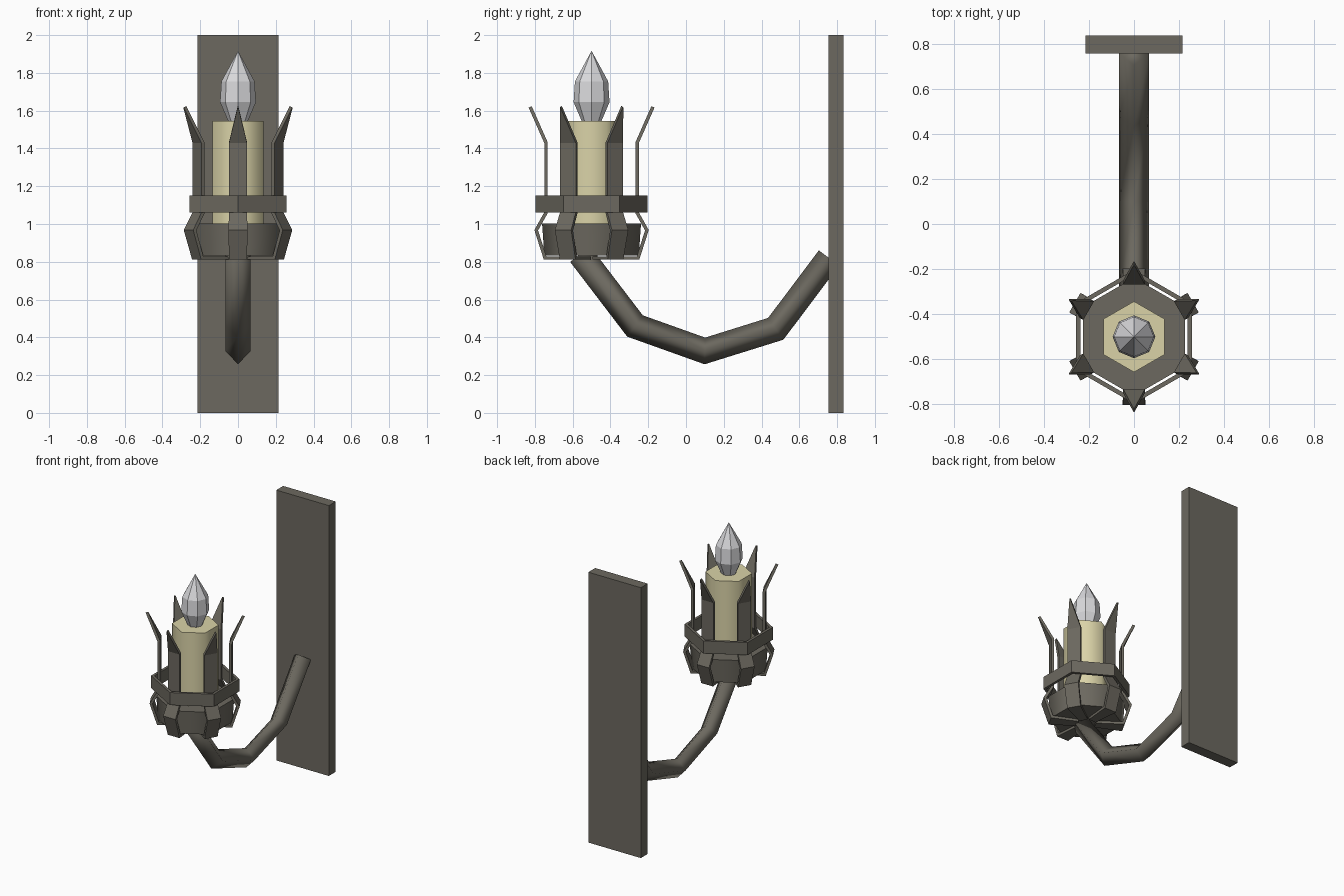
import bpy, bmesh, math
from mathutils import Vector, Matrix

if "Cube" in bpy.data.objects:
    bpy.data.objects.remove(bpy.data.objects["Cube"])

LAMP = Vector((0, -0.5, 0))      # axis of the candle holder


def material(name, rgb):
    m = bpy.data.materials.new(name)
    m.diffuse_color = (*rgb, 1)
    m.use_nodes = True
    m.node_tree.nodes["Principled BSDF"].inputs["Base Color"].default_value = m.diffuse_color
    return m


METAL = material("dark_iron", (0.15, 0.14, 0.115))
WAX = material("cream_wax", (0.70, 0.65, 0.39))
GLASS = material("pale_glass", (0.70, 0.70, 0.72))


def finish(name, bm, mat, smooth_angle=None):
    bmesh.ops.remove_doubles(bm, verts=bm.verts, dist=1e-5)
    bmesh.ops.recalc_face_normals(bm, faces=bm.faces)
    me = bpy.data.meshes.new(name)
    bm.to_mesh(me)
    bm.free()
    me.materials.append(mat)
    ob = bpy.data.objects.new(name, me)
    bpy.context.collection.objects.link(ob)
    if smooth_angle:
        bpy.ops.object.select_all(action='DESELECT')
        ob.select_set(True)
        bpy.context.view_layer.objects.active = ob
        bpy.ops.object.shade_smooth_by_angle(angle=math.radians(smooth_angle))
    return ob


def loft(bm, rings, closed=False):
    """Skin a list of point rings; cap the ends unless the rings form a loop."""
    vs = [[bm.verts.new(p) for p in ring] for ring in rings]
    n = len(vs[0])
    pairs = list(zip(vs, vs[1:])) + ([(vs[-1], vs[0])] if closed else [])
    for a, b in pairs:
        for i in range(n):
            j = (i + 1) % n
            bm.faces.new((a[i], a[j], b[j], b[i]))
    if not closed:
        bm.faces.new(vs[0])
        bm.faces.new(vs[-1])


def turned(name, profile, sides, mat, smooth=None, closed=False):
    """Low-poly lathe about the lamp axis, with a corner facing -y."""
    bm = bmesh.new()
    rings = []
    for r, z in profile:
        angs = [-math.pi / 2 + 2 * math.pi * i / sides for i in range(sides)]
        rings.append([LAMP + Vector((r * math.cos(a), r * math.sin(a), z)) for a in angs])
    loft(bm, rings, closed)
    return finish(name, bm, mat, smooth)


# wall plate
bm = bmesh.new()
bmesh.ops.create_cube(bm, size=1, matrix=Matrix.Translation((0, 0.795, 1))
                      @ Matrix.Diagonal((0.43, 0.08, 2, 1)))
finish("wall_plate", bm, METAL)

# curved arm: diamond section swept along a bent path in the yz plane
path = [Vector((0, y, z)) for y, z in
        [(-0.56, 0.84), (-0.27, 0.46), (0.10, 0.328), (0.475, 0.445), (0.757, 0.82)]]
R = 0.067
rings = []
for i, p in enumerate(path):
    d0 = (p - path[max(i - 1, 0)]).normalized()
    d1 = (path[min(i + 1, len(path) - 1)] - p).normalized()
    t = (d0 + d1).normalized()
    mitre = t.dot(d1 if d1.length else d0)
    up = Vector((0, -t.z, t.y)) * R / mitre
    side = Vector((R, 0, 0))
    rings.append([p + up, p + side, p - up, p - side])
bm = bmesh.new()
loft(bm, rings)
finish("arm", bm, METAL, 100)

# cup, ring, candle and bulb
turned("cup", [(0.25, 0.833), (0.262, 1.003)], 6, METAL, 65)
turned("band", [(0.297, 1.06), (0.297, 1.152), (0.275, 1.152), (0.275, 1.06)],
       6, METAL, closed=True)
turned("candle", [(0.157, 0.99), (0.157, 1.545)], 6, WAX, 65)
turned("bulb", [(0.05, 1.54), (0.095, 1.645), (0.088, 1.755), (0.001, 1.915)], 8, GLASS)

# claws: bent strips (radius, height, half width) that end in a point
strip = [(0.06, 0.82, 0.03), (0.246, 0.82, 0.048), (0.293, 0.967, 0.05),
         (0.241, 1.06, 0.048), (0.241, 1.43, 0.048), (0.325, 1.62, 0.002)]
T = 0.009
for k in range(6):
    turn = Matrix.Translation(LAMP) @ Matrix.Rotation(k * math.pi / 3, 4, 'Z')
    rings = []
    for i, (r, z, w) in enumerate(strip):
        p = Vector((r, z))
        d0 = (p - Vector(strip[max(i - 1, 0)][:2])).normalized()
        d1 = (Vector(strip[min(i + 1, len(strip) - 1)][:2]) - p).normalized()
        t = (d0 + d1).normalized()
        nrm = Vector((t.y, -t.x)) * T / t.dot(d1 if d1.length else d0)
        a, b = p + nrm, p - nrm
        rings.append([turn @ Vector(c) for c in
                      ((-w, -a.x, a.y), (w, -a.x, a.y), (w, -b.x, b.y), (-w, -b.x, b.y))])
    bm = bmesh.new()
    loft(bm, rings)
    finish(f"claw_{k + 1}", bm, METAL)
